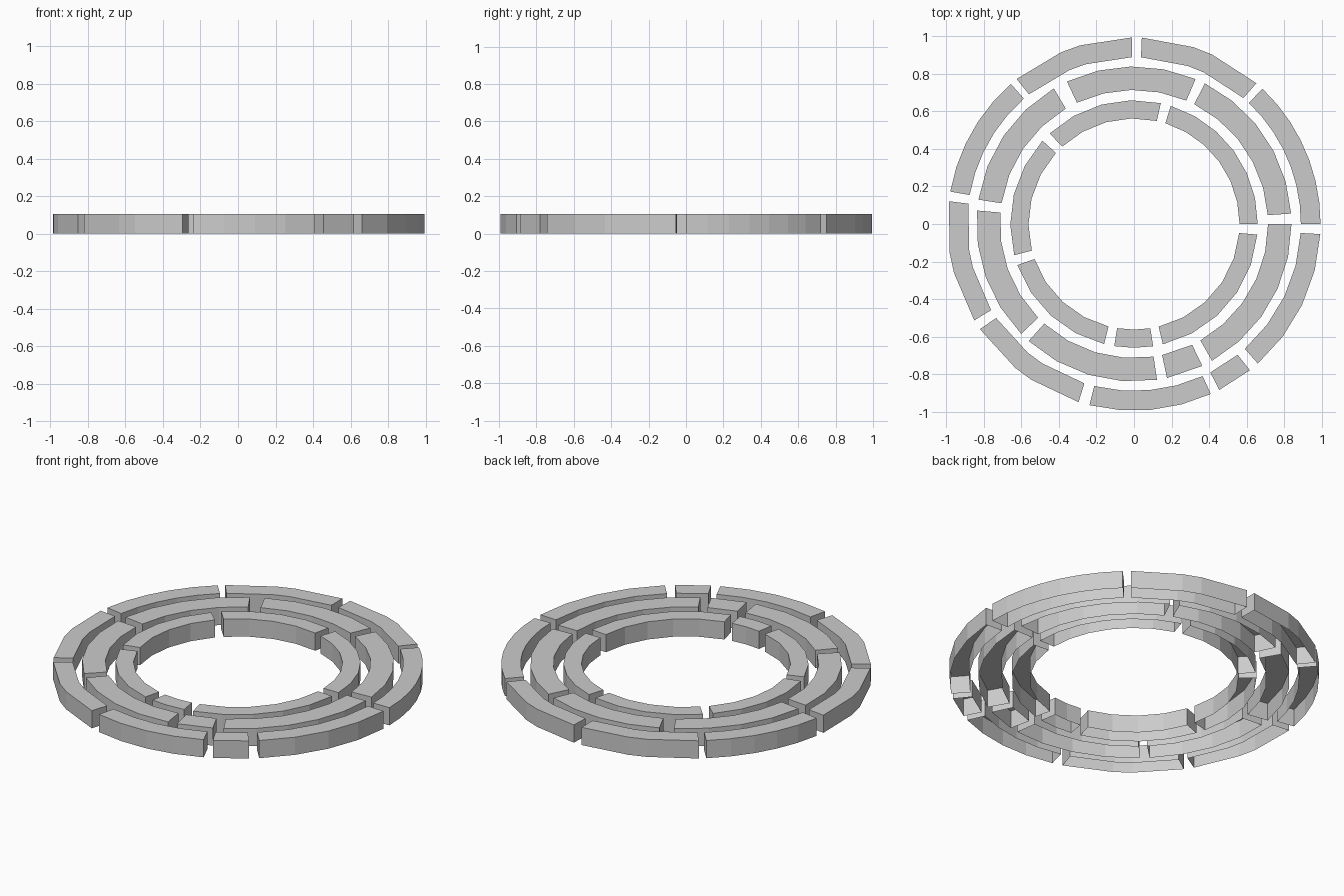
import bpy, bmesh, math

if "Cube" in bpy.data.objects:
    bpy.data.objects.remove(bpy.data.objects["Cube"])

HEIGHT = 0.105
SHORT_MID = [0, 0.42, 0.58, 1]   # three-sided bricks have a short middle facet

# ring name: (inner radius, outer radius, [(start angle, end angle, facets)])
RINGS = {
    "outer": (0.89, 0.995, [
        (0, 46.5, 7), (49, 87.6, 3), (90.6, 129, 3), (131.3, 170, 5),
        (173, 211.1, 3), (214.3, 252.7, 3), (256.2, 294.3, 4),
        (297.2, 308.4, 1), (311.6, 356.9, 4)]),
    "middle": (0.715, 0.84, [
        (3.8, 63.3, 5), (67, 115.2, 4), (120.6, 171.1, 4), (175.1, 224.3, 4),
        (228, 278.4, 4), (282.1, 295.7, 1), (299.7, 360, 5)]),
    "inner": (0.563, 0.66, [
        (0, 72.7, 6), (77.5, 132.9, 4), (137.7, 194.6, 4), (199.4, 256, 4),
        (260.8, 278.9, 2), (283.5, 355.1, 5)]),
}


def brick(name, r_in, r_out, start, end, facets):
    """Curved brick with top, walls and end caps, open underneath."""
    steps = SHORT_MID if facets == 3 else [i / facets for i in range(facets + 1)]
    bm = bmesh.new()
    rows = []
    for t in steps:
        a = math.radians(start + (end - start) * t)
        c, s = math.cos(a), math.sin(a)
        rows.append([bm.verts.new((r * c, r * s, z)) for r, z in
                     ((r_in, 0), (r_in, HEIGHT), (r_out, HEIGHT), (r_out, 0))])
    for p, q in zip(rows, rows[1:]):
        for k in range(3):
            bm.faces.new((p[k], p[k + 1], q[k + 1], q[k]))
    # end caps
    bm.faces.new(rows[0][::-1])
    bm.faces.new(rows[-1])
    # make all faces point outwards
    bmesh.ops.recalc_face_normals(bm, faces=bm.faces)
    top = [f for f in bm.faces if abs(f.normal.z) > 0.9]
    if top[0].normal.z < 0:
        bmesh.ops.reverse_faces(bm, faces=bm.faces)
    mesh = bpy.data.meshes.new(name)
    bm.to_mesh(mesh)
    bm.free()
    bpy.context.collection.objects.link(bpy.data.objects.new(name, mesh))


# three rings of bricks
for ring, (r_in, r_out, bricks) in RINGS.items():
    for i, (start, end, facets) in enumerate(bricks, 1):
        brick(f"{ring}_ring_brick_{i}", r_in, r_out, start, end, facets)
